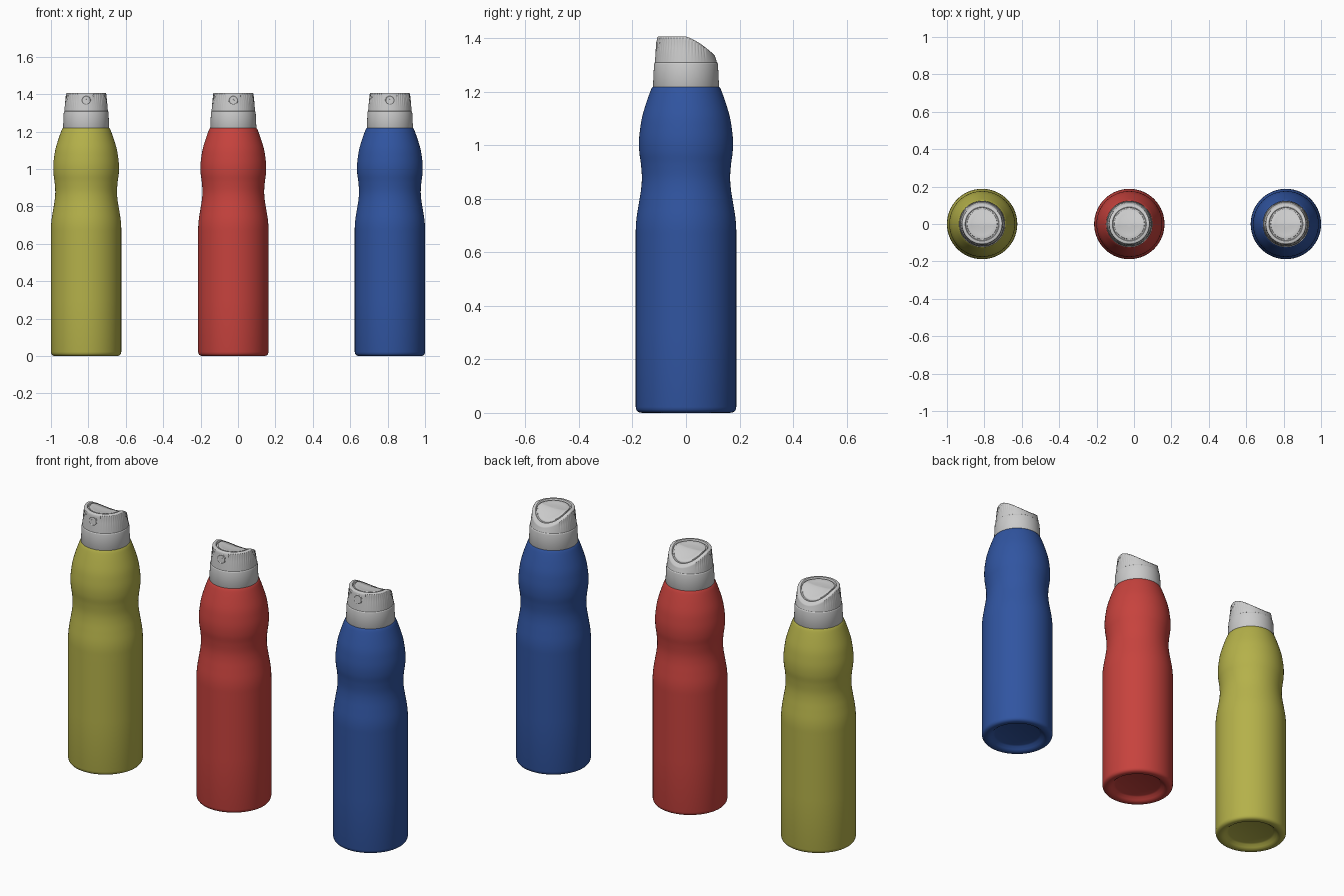
import bpy, bmesh, math
from mathutils import Vector, Matrix

if "Cube" in bpy.data.objects:
    bpy.data.objects.remove(bpy.data.objects["Cube"])


def make_object(name, bm, mat=None, angle=40):
    bmesh.ops.recalc_face_normals(bm, faces=bm.faces)
    me = bpy.data.meshes.new(name)
    bm.to_mesh(me)
    bm.free()
    ob = bpy.data.objects.new(name, me)
    bpy.context.collection.objects.link(ob)
    if mat:
        me.materials.append(mat)
    bpy.ops.object.select_all(action='DESELECT')
    ob.select_set(True)
    bpy.context.view_layer.objects.active = ob
    bpy.ops.object.shade_smooth_by_angle(angle=math.radians(angle))
    return ob


def loft(rows, n, point, cap_start=False, cap_end=False):
    """Skin closed rings; point(row, angle) gives each vertex."""
    bm = bmesh.new()
    rings = [[bm.verts.new(point(r, 2 * math.pi * i / n)) for i in range(n)] for r in rows]
    for a, b in zip(rings, rings[1:]):
        for i in range(n):
            j = (i + 1) % n
            bm.faces.new((a[i], a[j], b[j], b[i]))
    if cap_start:
        bm.faces.new(rings[0])
    if cap_end:
        bm.faces.new(rings[-1])
    return bm


def revolve(p, a):
    return (p[0] * math.cos(a), p[0] * math.sin(a), p[1])


def smooth_profile(pts, steps=5):
    """Catmull-Rom through the profile points."""
    v = [Vector(p) for p in pts]
    v = [v[0]] + v + [v[-1]]
    out = []
    for a, b, c, d in zip(v, v[1:], v[2:], v[3:]):
        for s in range(steps):
            t = s / steps
            out.append(0.5 * (2 * b + (c - a) * t + (2 * a - 5 * b + 4 * c - d) * t * t
                              + (3 * b - a - 3 * c + d) * t ** 3))
    return out + [v[-1]]


# Bottle profile: recessed underside, foot, straight wall, waist, shoulder
BASE = [(0.003, 0.026), (0.118, 0.025), (0.128, 0.021), (0.14, 0.009), (0.15, 0.002),
        (0.16, 0.0), (0.172, 0.001), (0.181, 0.005), (0.186, 0.012), (0.188, 0.022), (0.188, 0.3)]
WALL = [(0.188, 0.60), (0.188, 0.65), (0.1875, 0.695), (0.184, 0.735), (0.176, 0.785), (0.168, 0.835),
        (0.165, 0.88), (0.1685, 0.93), (0.1745, 0.975), (0.1755, 1.02), (0.171, 1.065), (0.163, 1.11),
        (0.148, 1.16), (0.132, 1.205), (0.125, 1.218)]
BODY = BASE + smooth_profile(WALL) + [(0.112, 1.223)]
COLLAR = [(0.11, 1.216), (0.122, 1.216), (0.1235, 1.219), (0.1195, 1.303), (0.1185, 1.307),
          (0.1165, 1.309), (0.11, 1.31)]


def top_height(y):
    """Side outline of the sprayer: flat at the front, falling to the back."""
    return 1.407 - 0.07 * (max(0.0, y + 0.005) / 0.112) ** 1.45


# Sprayer rows: wall as (radius, fraction of height, flute depth), top as (radius, drop)
WALL_ROWS = [(0.1165, 0.0, 0), (0.1145, 0.25, 0), (0.112, 0.55, 0.0012), (0.1088, 0.85, 0.0028),
             (0.1078, 0.95, 0)]
TOP_ROWS = [(0.1055, 0.0015), (0.102, 0.0), (0.091, 0.0), (0.088, 0.003), (0.087, 0.009), (0.081, 0.009),
            (0.080, 0.004), (0.077, 0.003), (0.06, 0.007), (0.04, 0.009), (0.02, 0.010), (0.002, 0.010)]


def sprayer_point(row, a):
    i = round(a / (2 * math.pi) * 224)
    r = row[0]
    if len(row) == 3:
        off = abs((math.degrees(a) - 270 + 180) % 360 - 180)   # angle from the front
        if 20 < off < 132 and i % 4 < 2:
            r -= row[2]
        z0 = 1.308
        z = z0 + row[1] * (top_height(row[0] * math.sin(a)) - z0)
    else:
        z = top_height(r * math.sin(a)) - row[1]
    return (r * math.cos(a), r * math.sin(a), z)


# Nozzle: raised ring with a recessed dish and a central jet
NOZZLE = [(0.026, -0.006), (0.025, 0.0), (0.022, 0.002), (0.019, 0.001), (0.016, -0.001),
          (0.009, -0.001), (0.008, 0.001), (0.005, 0.001), (0.004, -0.002)]

COLOURS = {"yellow": (-0.812, (0.46, 0.44, 0.068)),
           "red": (-0.025, (0.57, 0.055, 0.047)),
           "blue": (0.812, (0.03, 0.09, 0.355))}

for label, (x, rgb) in COLOURS.items():
    mat = bpy.data.materials.new(label + "_paint")
    mat.diffuse_color = (*rgb, 1)
    mat.use_nodes = True
    mat.node_tree.nodes["Principled BSDF"].inputs["Base Color"].default_value = mat.diffuse_color
    parts = [
        make_object(label + "_bottle", loft(BODY, 96, revolve, True, True), mat),
        make_object(label + "_collar", loft(COLLAR, 96, revolve)),
        make_object(label + "_sprayer", loft(WALL_ROWS + TOP_ROWS, 224, sprayer_point, False, True)),
    ]
    nozzle = make_object(label + "_nozzle", loft(NOZZLE, 32, revolve, False, True))
    nozzle.data.transform(Matrix.Translation((0, -0.1105, 1.368)) @ Matrix.Rotation(math.radians(86), 4, 'X'))
    for ob in parts + [nozzle]:
        ob.location.x = x
